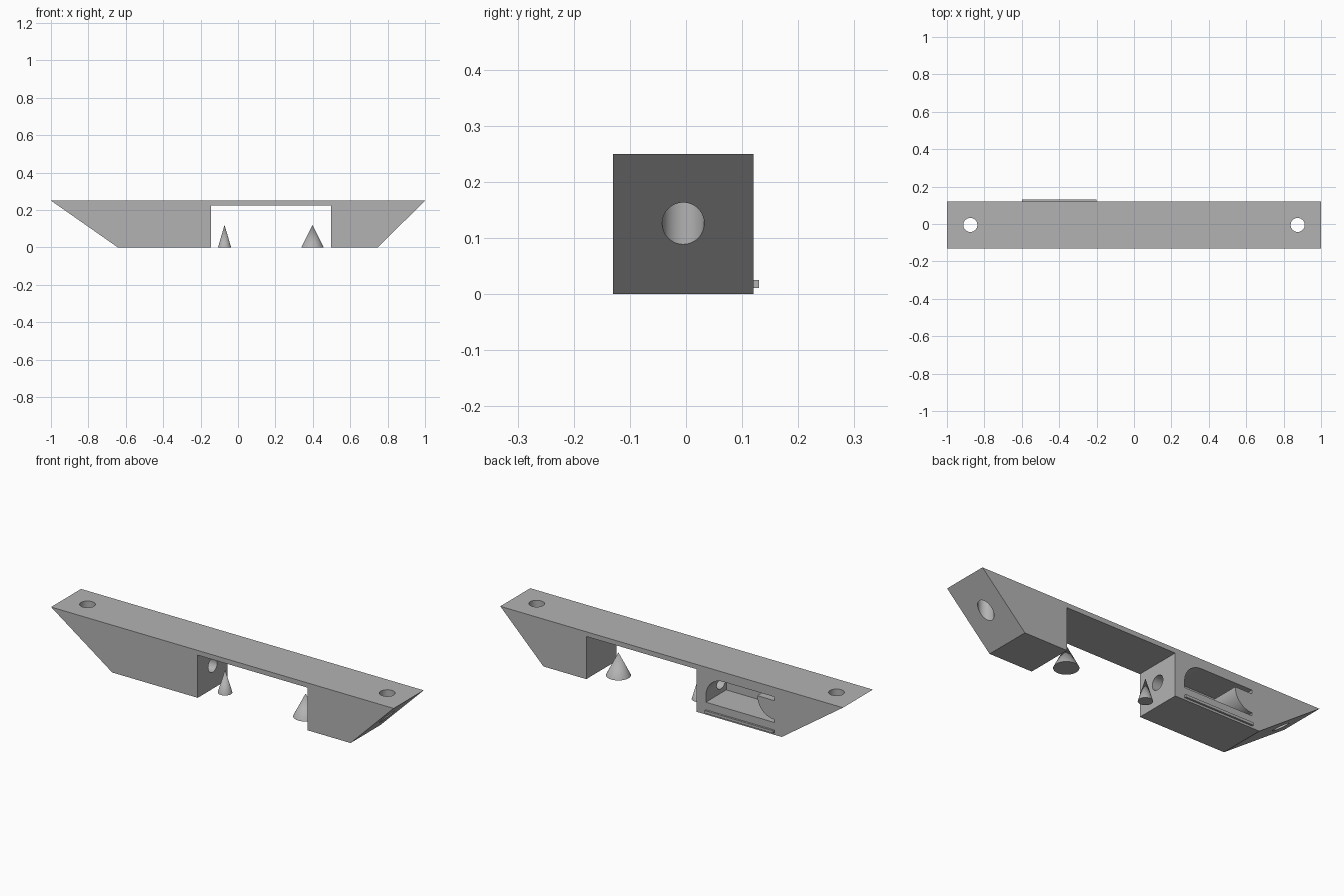
import bpy, bmesh, math
from mathutils import Matrix

if "Cube" in bpy.data.objects:
    bpy.data.objects.remove(bpy.data.objects["Cube"])

grey = bpy.data.materials.new("plain grey")
grey.use_nodes = True
colour = (0.45, 0.45, 0.45, 1)
grey.diffuse_color = colour
grey.node_tree.nodes["Principled BSDF"].inputs["Base Color"].default_value = colour

MID_Y = -0.005
FRONT, BACK, TOP = -0.13, 0.12, 0.25


def add_object(name, bm):
    bmesh.ops.recalc_face_normals(bm, faces=bm.faces)
    mesh = bpy.data.meshes.new(name)
    bm.to_mesh(mesh)
    bm.free()
    mesh.materials.append(grey)
    obj = bpy.data.objects.new(name, mesh)
    bpy.context.collection.objects.link(obj)
    return obj


def prism(name, outline, y0, y1):
    """Extrude an x-z outline along y."""
    bm = bmesh.new()
    face = bm.faces.new([bm.verts.new((x, y0, z)) for x, z in outline])
    new = bmesh.ops.extrude_face_region(bm, geom=[face])["geom"]
    verts = [v for v in new if isinstance(v, bmesh.types.BMVert)]
    bmesh.ops.translate(bm, verts=verts, vec=(0, y1 - y0, 0))
    return add_object(name, bm)


def round_part(name, centre, r1, r2, depth, along_x=False):
    turn = Matrix.Rotation(math.pi / 2, 4, "Y") if along_x else Matrix()
    bm = bmesh.new()
    bmesh.ops.create_cone(bm, cap_ends=True, segments=48, radius1=r1, radius2=r2,
                          depth=depth, matrix=Matrix.Translation(centre) @ turn)
    return add_object(name, bm)


def arc(cx, cz, r, start, end, steps=16):
    angles = [math.radians(start + (end - start) * i / steps) for i in range(steps + 1)]
    return [(cx + r * math.cos(a), cz + r * math.sin(a)) for a in angles]


def smooth(obj):
    obj.data.shade_smooth()
    obj.data.set_sharp_from_angle(angle=math.radians(30))


# Bridge-shaped body with sloping ends
body = prism("body", [(-1, TOP), (1, TOP), (0.748, 0), (0.498, 0), (0.498, 0.225),
                      (-0.144, 0.225), (-0.144, 0), (-0.643, 0)], FRONT, BACK)

# Cutters: end holes, cable hole and the rounded back pocket
cutters = [round_part("end_hole_cutter", (x, MID_Y, 0.2), 0.0375, 0.0375, 0.6)
           for x in (-0.875, 0.875)]
cutters.append(round_part("cable_hole_cutter", (-0.2, MID_Y, 0.125),
                          0.0375, 0.0375, 0.2, along_x=True))
pocket = [(-0.2, 0.065)] + arc(-0.3, 0.1, 0.1, 0, 90)
pocket += [(-0.6, 0.2), (-0.6, 0.18)] + arc(-0.6, 0.18, 0.1, 0, -90) + [(-0.6, 0.065)]
cutters.append(prism("pocket_cutter", pocket, -0.05, 0.2))

for cutter in cutters:
    cutter.hide_render = True
    mod = body.modifiers.new(cutter.name, "BOOLEAN")
    mod.operation = "DIFFERENCE"
    mod.solver = "EXACT"
    mod.object = cutter

# Bake the cuts and drop the cutters
graph = bpy.context.evaluated_depsgraph_get()
cut_mesh = bpy.data.meshes.new_from_object(body.evaluated_get(graph))
body.modifiers.clear()
body.data = cut_mesh
for cutter in cutters:
    bpy.data.objects.remove(cutter)
smooth(body)

# Thin rail under the pocket
prism("back_rail", [(-0.6, 0.011), (-0.2, 0.011), (-0.2, 0.025), (-0.6, 0.025)], BACK, 0.13)

# Cones standing in the gap
for name, x, radius in (("small_cone", -0.072, 0.035), ("large_cone", 0.398, 0.06)):
    smooth(round_part(name, (x, MID_Y, 0.06), radius, 0, 0.12))
